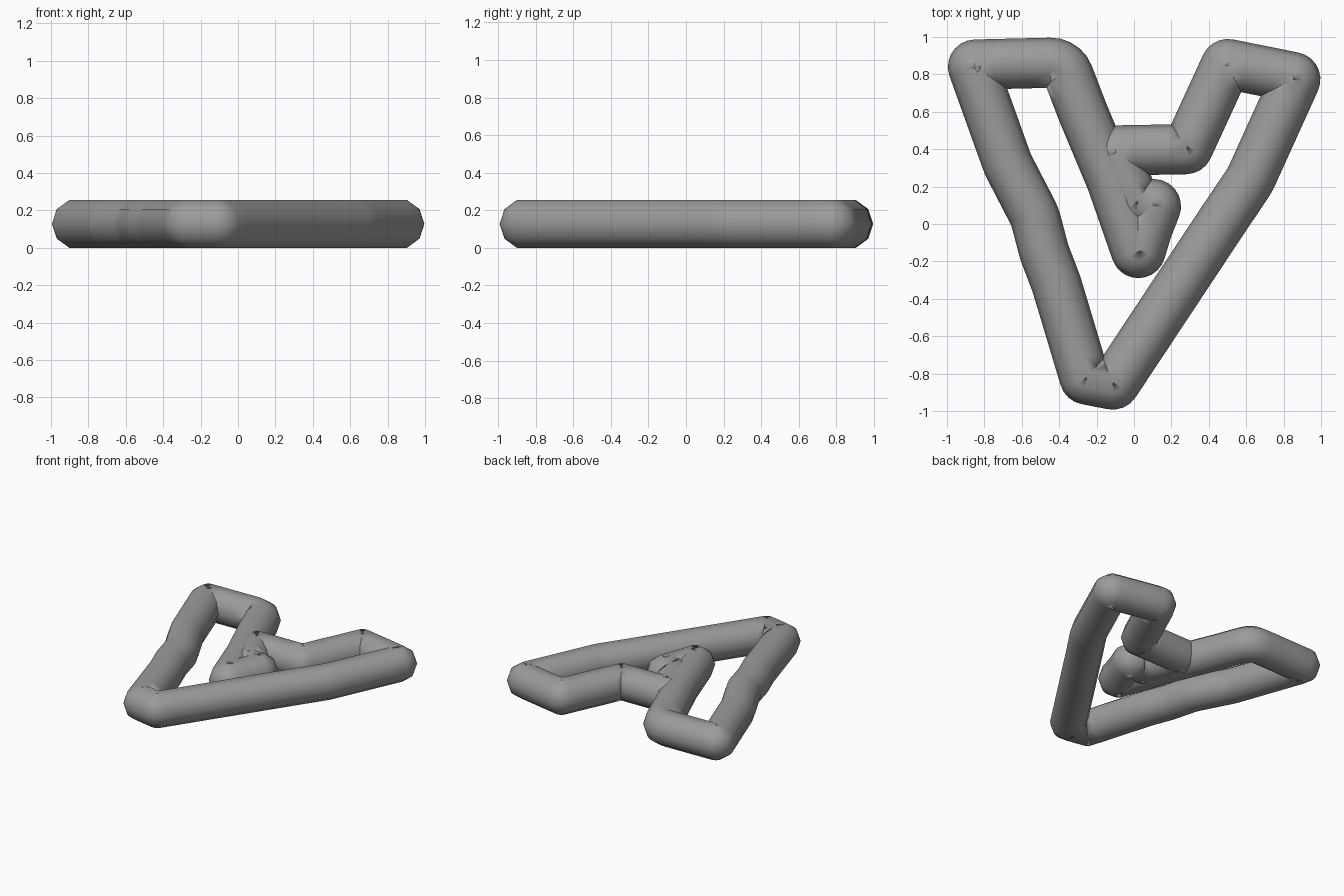
import bpy, bmesh
from math import sin, cos, pi, atan2, tan, radians
from mathutils import Vector

if "Cube" in bpy.data.objects:
    bpy.data.objects.remove(bpy.data.objects["Cube"])

R = 0.134                      # tube radius
SIDES = 10                     # ten-sided section, flat on top and bottom
ZC = R * sin(radians(72))      # centre height so the tube rests on z = 0

# Closed centre line: x, y, bend radius
PATH = [
    (-0.866, 0.852, 0.012), (-0.376, 0.864, 0.10), (-0.275, 0.60, 0.3),
    (-0.12, 0.23, 0.3), (0.024, -0.182, 0.012), (0.07, -0.03, 0.2),
    (0.123, 0.106, 0.012), (0.01, 0.11, 0.012), (-0.115, 0.393, 0.012),
    (0.285, 0.40, 0.012), (0.495, 0.857, 0.012), (0.868, 0.782, 0.012),
    (0.62, 0.235, 0.3), (0.475, 0.02, 0.3), (-0.108, -0.86, 0.012),
    (-0.262, -0.83, 0.012), (-0.415, -0.32, 0.25), (-0.48, -0.15, 0.25),
    (-0.53, 0.04, 0.25), (-0.675, 0.32, 0.3),
]


def rounded_path(points):
    """Return (position, heading) pairs with arcs at the bends."""
    out = []
    n = len(points)
    for i, (x, y, r) in enumerate(points):
        p = Vector((x, y))
        a = (p - Vector(points[i - 1][:2])).normalized()
        b = (Vector(points[(i + 1) % n][:2]) - p).normalized()
        h = atan2(a.y, a.x)
        turn = atan2(a.x * b.y - a.y * b.x, a.dot(b))
        start = p - a * r * tan(abs(turn) / 2)
        side = 1 if turn > 0 else -1
        centre = start + Vector((-a.y, a.x)) * r * side
        steps = max(2, round(abs(turn) / radians(15)))
        for k in range(steps + 1):
            t = h + turn * k / steps
            out.append((centre + Vector((sin(t), -cos(t))) * r * side, t))
    return out


def with_straights(path, gap=0.1):
    """Add evenly spaced sections along the straight stretches."""
    out = []
    for i, (p, t) in enumerate(path):
        q = path[(i + 1) % len(path)][0]
        steps = max(1, round((q - p).length / gap))
        out += [(p.lerp(q, k / steps), t) for k in range(steps)]
    return out


# Sweep the section around the path
bm = bmesh.new()
rings = []
for p, t in with_straights(rounded_path(PATH)):
    ring = []
    for k in range(SIDES):
        a = 2 * pi * k / SIDES
        o = R * cos(a)
        ring.append(bm.verts.new((p.x + sin(t) * o, p.y - cos(t) * o, ZC + R * sin(a))))
    rings.append(ring)
for i, ring in enumerate(rings):
    nxt = rings[(i + 1) % len(rings)]
    for k in range(SIDES):
        j = (k + 1) % SIDES
        f = bm.faces.new((ring[k], ring[j], nxt[j], nxt[k]))
        f.smooth = True
bm.normal_update()
# Make the faces point outward on a straight stretch
f = max(bm.faces, key=lambda q: q.calc_area() if q.calc_center_median().z > ZC * 1.9 else 0)
if f.normal.z < 0:
    bmesh.ops.reverse_faces(bm, faces=bm.faces[:])
mesh = bpy.data.meshes.new("bent_tube")
bm.to_mesh(mesh)
bm.free()
tube = bpy.data.objects.new("bent_tube", mesh)
bpy.context.collection.objects.link(tube)

# Dark grey finish
mat = bpy.data.materials.new("dark_grey")
mat.diffuse_color = (0.33, 0.33, 0.33, 1)
mat.use_nodes = True
mat.node_tree.nodes["Principled BSDF"].inputs["Base Color"].default_value = mat.diffuse_color
mesh.materials.append(mat)
